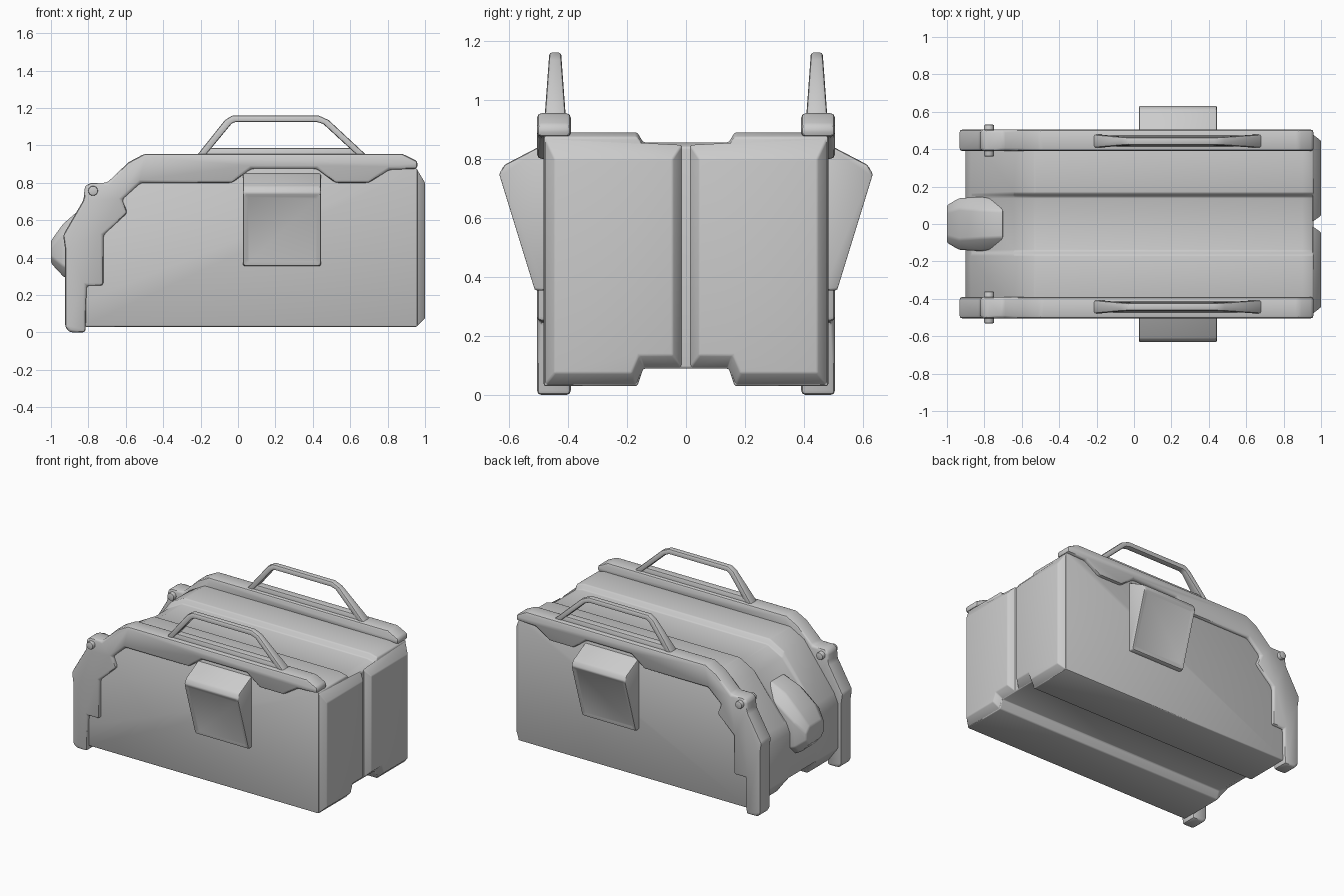
import bpy, bmesh
from math import radians

if "Cube" in bpy.data.objects:
    bpy.data.objects.remove(bpy.data.objects["Cube"])


def finish(name, bm, bevel=0.0, mirror=False, segments=2):
    bmesh.ops.recalc_face_normals(bm, faces=bm.faces)
    me = bpy.data.meshes.new(name)
    bm.to_mesh(me)
    bm.free()
    ob = bpy.data.objects.new(name, me)
    bpy.context.collection.objects.link(ob)
    if bevel:
        m = ob.modifiers.new("bevel", 'BEVEL')
        m.width, m.segments = bevel, segments
        m.limit_method, m.angle_limit = 'ANGLE', radians(25)
    if mirror:
        m = ob.modifiers.new("mirror", 'MIRROR')
        m.use_axis = (False, True, False)
        m.use_mirror_merge = False
    bpy.ops.object.select_all(action='DESELECT')
    ob.select_set(True)
    bpy.context.view_layer.objects.active = ob
    bpy.ops.object.convert(target='MESH')
    bpy.ops.object.shade_smooth_by_angle(angle=radians(40))
    return ob


def loft(rings):
    """Skin a list of equal-length closed rings and cap both ends."""
    bm = bmesh.new()
    rows = [[bm.verts.new(p) for p in r] for r in rings]
    n = len(rows[0])
    for a, b in zip(rows, rows[1:]):
        for i in range(n):
            j = (i + 1) % n
            bm.faces.new((a[i], a[j], b[j], b[i]))
    bm.faces.new(rows[0])
    bm.faces.new(rows[-1])
    bmesh.ops.recalc_face_normals(bm, faces=bm.faces)
    return bm


# main body: side profile lofted across y, with channels above and below
def body_ring(y, top, bottom):
    prof = [(0.96, bottom), (0.96, top - 0.015), (0.9, top), (-0.53, top),
            (-0.64, top - 0.06), (-0.87, 0.52), (-0.9, 0.45), (-0.9, 0.14), (-0.82, bottom)]
    return [(x, y, z) for x, z in prof]


outer, inner = (0.89, 0.03), (0.856, 0.09)
stations = [(-0.482, *outer), (-0.165, *outer), (-0.145, *inner),
            (0.145, *inner), (0.165, *outer), (0.482, *outer)]
finish("body", loft([body_ring(*s) for s in stations]), 0.008)

# side rails with front legs
rail = [(-0.9, 0), (-0.925, 0.03), (-0.925, 0.45), (-0.935, 0.52), (-0.825, 0.71),
        (-0.82, 0.78), (-0.79, 0.8), (-0.7, 0.8), (-0.585, 0.91), (-0.5, 0.955),
        (0.88, 0.955), (0.96, 0.915), (0.96, 0.875), (0.81, 0.87), (0.7, 0.8),
        (0.52, 0.8), (0.42, 0.875), (0.07, 0.875), (-0.03, 0.8), (-0.52, 0.8),
        (-0.62, 0.71), (-0.59, 0.64), (-0.72, 0.52), (-0.72, 0.25), (-0.81, 0.25),
        (-0.815, 0)]
finish("side_rail", loft([[(x, y, z) for x, z in rail] for y in (0.39, 0.505)]),
       0.016, True)

# rear doors: raised chamfered panels
door_base = [(0.012, 0.09), (0.143, 0.09), (0.167, 0.032), (0.48, 0.032), (0.48, 0.875), (0.012, 0.85)]
door_face = [(0.045, 0.135), (0.16, 0.135), (0.185, 0.075), (0.445, 0.075), (0.445, 0.8), (0.045, 0.8)]
finish("rear_door", loft([[(0.955, y, z) for y, z in door_base],
                          [(1.0, y, z) for y, z in door_face]]), 0.006, True)

# side boxes with a recessed panel
box = [(0.46, 0.86), (0.5, 0.84), (0.615, 0.78), (0.635, 0.745), (0.515, 0.355), (0.46, 0.355)]
bm = loft([[(x, y, z) for y, z in box] for x in (0.027, 0.443)])
face = max(bm.faces, key=lambda f: f.normal.y * f.calc_area())
bmesh.ops.inset_region(bm, faces=[face], thickness=0.032, depth=-0.008)
finish("side_box", bm, 0.009, True)

# front snout: tapering octagons
def octagon(x, half, low, high, cut):
    pts = [(half, low + cut), (half, high - cut), (half - cut, high), (cut - half, high),
           (-half, high - cut), (-half, low + cut), (cut - half, low), (half - cut, low)]
    return [(x, y, z) for y, z in pts]


finish("snout", loft([octagon(-1.0, 0.1, 0.37, 0.49, 0.035),
                      octagon(-0.935, 0.138, 0.3, 0.58, 0.055),
                      octagon(-0.82, 0.145, 0.25, 0.68, 0.07),
                      octagon(-0.7, 0.13, 0.25, 0.73, 0.06)]), 0.01)

# carry handles and their base strips
def handle_section(o, i):
    def pair(p):
        w = 0.036 - (p[1] - 0.94) * 0.073
        return [(p[0], 0.443 - w, p[1]), (p[0], 0.443 + w, p[1])]
    a, b = pair(o), pair(i)
    return [a[0], a[1], b[1], b[0]]


path = [((-0.225, 0.94), (-0.18, 0.94)), ((-0.07, 1.135), (-0.035, 1.115)),
        ((-0.03, 1.16), (-0.015, 1.125)), ((0.43, 1.16), (0.42, 1.125)),
        ((0.485, 1.135), (0.455, 1.115)), ((0.695, 0.94), (0.645, 0.94))]
finish("handle", loft([handle_section(o, i) for o, i in path]), 0.009, True)
finish("handle_base", loft([[(x, 0.412, 0.94), (x, 0.474, 0.94), (x, 0.468, 0.985), (x, 0.418, 0.985)]
                            for x in (-0.18, 0.645)]), 0.004, True)

# hinge pins through the rails
from mathutils import Matrix
bm = bmesh.new()
bmesh.ops.create_cone(bm, cap_ends=True, segments=16, radius1=0.026, radius2=0.026, depth=0.17,
                      matrix=Matrix.Translation((-0.775, 0.446, 0.757)) @ Matrix.Rotation(radians(90), 4, 'X'))
finish("hinge_pin", bm, 0.005, True)
